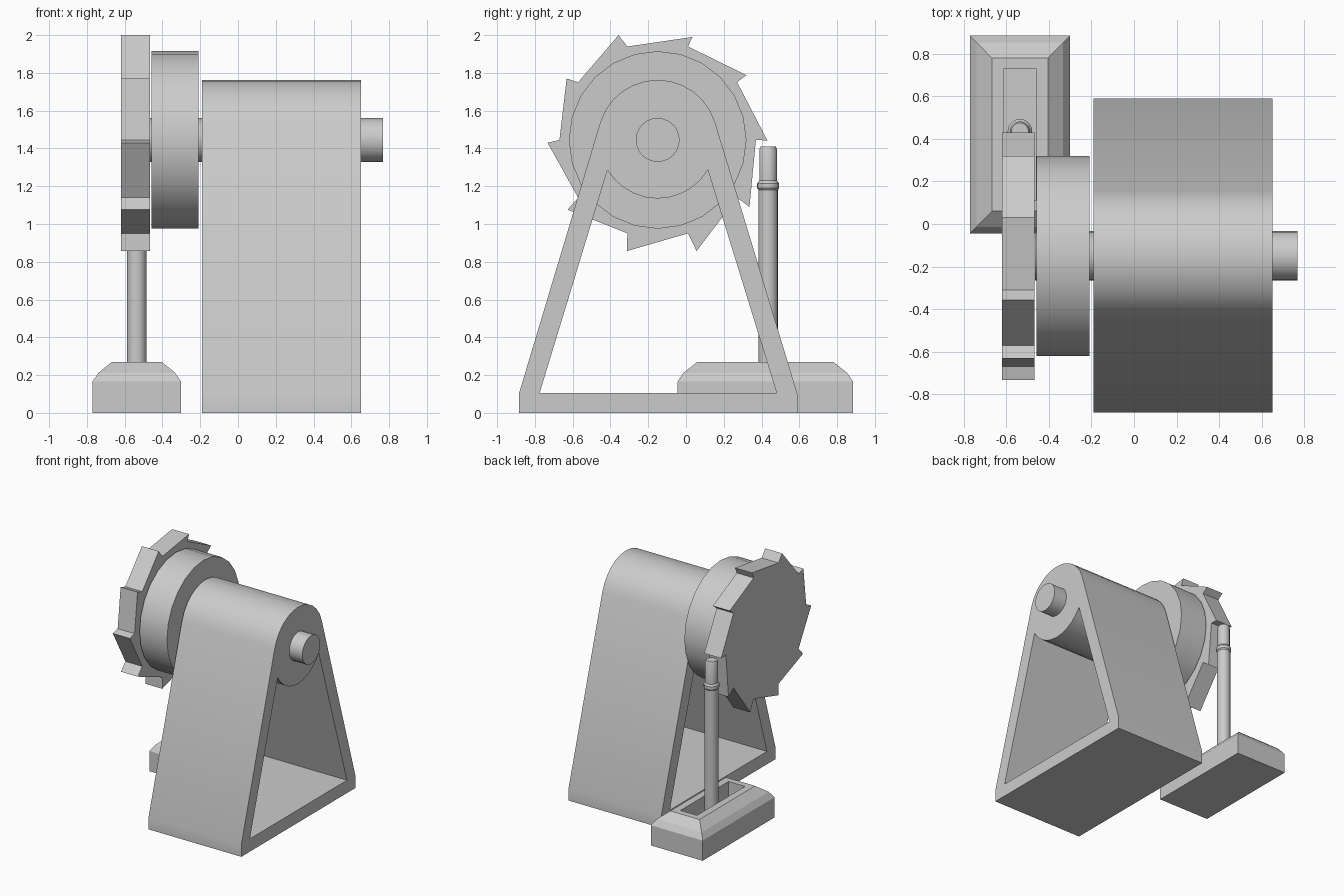
import bpy, bmesh
from math import sin, cos, radians, pi

if "Cube" in bpy.data.objects:
    bpy.data.objects.remove(bpy.data.objects["Cube"])

CY, CZ = -0.15, 1.445          # shared axle centre (y, z)


def finish(obj, smooth=True):
    bpy.ops.object.select_all(action='DESELECT')
    obj.select_set(True)
    bpy.context.view_layer.objects.active = obj
    if smooth:
        bpy.ops.object.shade_smooth_by_angle(angle=radians(30))
    return obj


def loft(name, loops, smooth=True):
    """Skin a list of equal-length point loops and cap both ends."""
    bm = bmesh.new()
    rings = [[bm.verts.new(p) for p in loop] for loop in loops]
    n = len(rings[0])
    for a, b in zip(rings, rings[1:]):
        for i in range(n):
            j = (i + 1) % n
            bm.faces.new((a[i], a[j], b[j], b[i]))
    bm.faces.new(rings[0][::-1])
    bm.faces.new(rings[-1])
    bmesh.ops.recalc_face_normals(bm, faces=bm.faces)
    mesh = bpy.data.meshes.new(name)
    bm.to_mesh(mesh)
    bm.free()
    obj = bpy.data.objects.new(name, mesh)
    bpy.context.collection.objects.link(obj)
    return finish(obj, smooth)


def arc(r, start, end, steps):
    return [(CY + r * cos(radians(start + (end - start) * i / steps)),
             CZ + r * sin(radians(start + (end - start) * i / steps)))
            for i in range(steps + 1)]


def prism_x(name, outline, x0, x1, smooth=True):
    return loft(name, [[(x, y, z) for y, z in outline] for x in (x0, x1)], smooth)


def frame(name, outlines, x0, x1):
    """Extruded plate along x; the second outline is a hole."""
    cu = bpy.data.curves.new(name, 'CURVE')
    cu.dimensions = '2D'
    cu.fill_mode = 'BOTH'
    cu.extrude = (x1 - x0) / 2
    for pts in outlines:
        s = cu.splines.new('POLY')
        s.points.add(len(pts) - 1)
        for p, (y, z) in zip(s.points, pts):
            p.co = (y, z, 0, 1)
        s.use_cyclic_u = True
    obj = bpy.data.objects.new(name, cu)
    obj.rotation_euler = (pi / 2, 0, pi / 2)
    obj.location.x = (x0 + x1) / 2
    bpy.context.collection.objects.link(obj)
    finish(obj, False)
    bpy.ops.object.convert(target='MESH')
    return finish(bpy.context.object)


# A-frame support with open triangular middle and rounded head
outer = [(-0.885, 0), (0.59, 0), (0.59, 0.1)] + arc(0.318, 17, 163, 12) + [(-0.885, 0.1)]
inner = [(-0.775, 0.105), (0.48, 0.105)] + arc(0.31, -31, -149, 10)
frame("support_frame", [outer, inner], -0.19, 0.65)

# Axle and drum
prism_x("axle", arc(0.116, 0, 345, 23), -0.466, 0.768)
prism_x("drum", arc(0.47, 0, 345, 23), -0.457, -0.209)

# Ratchet wheel: slightly uneven hand-cut tips over regular notches
tips = [(-0.357, 2.0), (0.034, 1.99), (0.32, 1.788), (0.431, 1.442), (0.336, 1.09),
        (0.056, 0.857), (-0.312, 0.857), (-0.627, 1.076), (-0.733, 1.43), (-0.632, 1.77)]
teeth = []
for i, tip in enumerate(tips):
    a = radians(108 - 36 * i)
    teeth += [tip, (CY + 0.52 * cos(a), CZ + 0.52 * sin(a))]
prism_x("ratchet_wheel", teeth, -0.62, -0.467, smooth=False)

# Stand base: chamfered block with a sunken slot on top
BX, BY = -0.536, 0.42
steps = [(0.235, 0.465, 0), (0.235, 0.465, 0.165), (0.203, 0.433, 0.212), (0.132, 0.36, 0.27),
         (0.075, 0.31, 0.27), (0.075, 0.31, 0.12)]
loft("stand_base", [[(BX + sx * hx, BY + sy * hy, z)
                     for sx, sy in ((-1, -1), (1, -1), (1, 1), (-1, 1))]
                    for hx, hy, z in steps], smooth=False)

# Upright lever rod with a collar and rounded tip
rod = [(0.051, 0.12), (0.051, 1.18), (0.058, 1.19), (0.058, 1.215), (0.047, 1.23),
       (0.047, 1.395), (0.04, 1.41)]
loft("lever_rod", [[(BX + r * cos(2 * pi * i / 20), 0.435 + r * sin(2 * pi * i / 20), z)
                    for i in range(20)] for r, z in rod])
